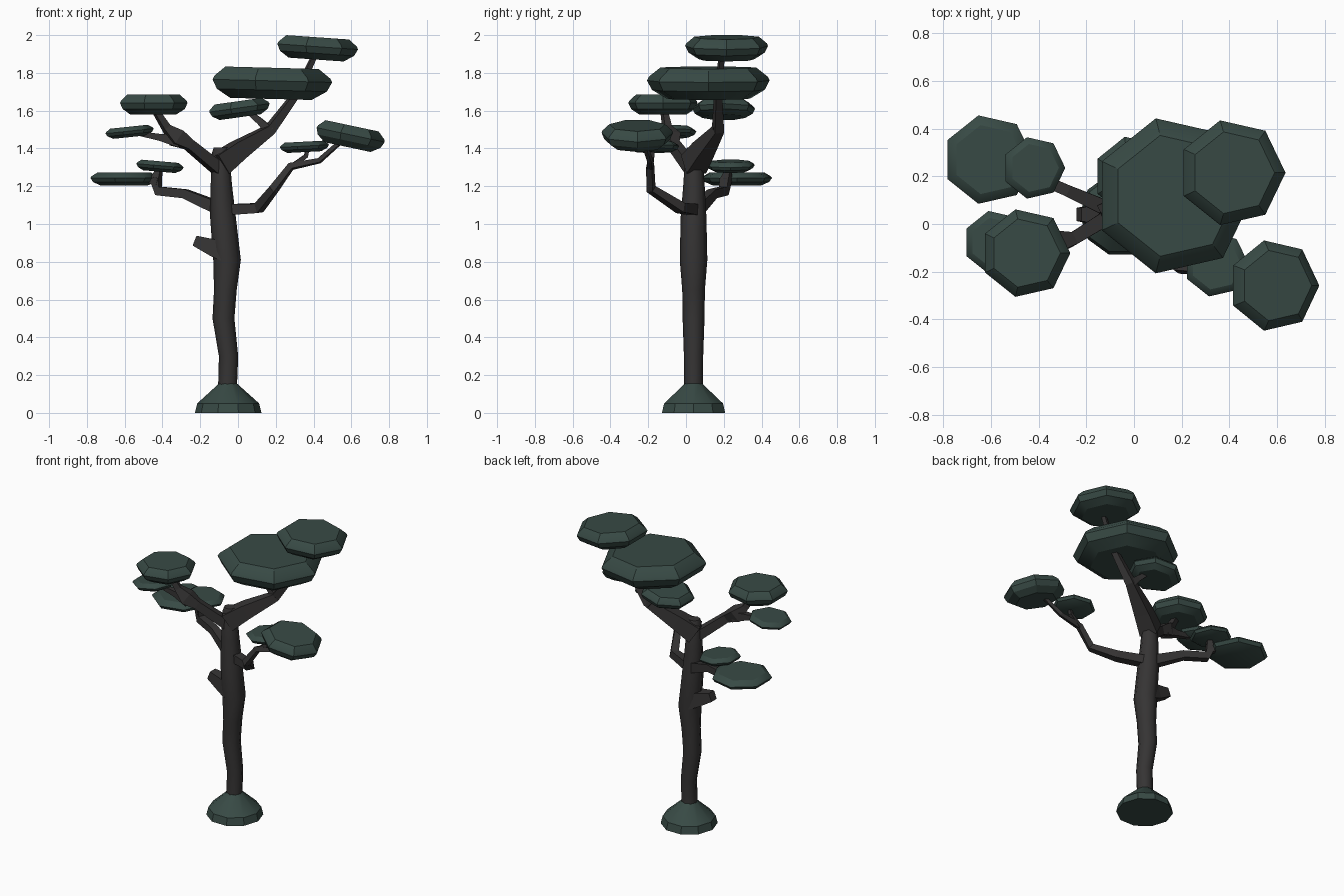
import bpy, bmesh, math
from mathutils import Vector, Matrix

if "Cube" in bpy.data.objects:
    bpy.data.objects.remove(bpy.data.objects["Cube"])


def material(name, rgb):
    m = bpy.data.materials.new(name)
    m.diffuse_color = (*rgb, 1)
    m.use_nodes = True
    m.node_tree.nodes["Principled BSDF"].inputs["Base Color"].default_value = m.diffuse_color
    return m


BARK = material("dark bark", (0.036, 0.034, 0.034))
LEAF = material("dark green leaves", (0.039, 0.068, 0.059))


def finish(name, bm, mat, smooth_angle=None):
    bmesh.ops.recalc_face_normals(bm, faces=bm.faces)
    me = bpy.data.meshes.new(name)
    bm.to_mesh(me)
    bm.free()
    me.materials.append(mat)
    ob = bpy.data.objects.new(name, me)
    bpy.context.collection.objects.link(ob)
    if smooth_angle:
        bpy.context.view_layer.objects.active = ob
        ob.select_set(True)
        bpy.ops.object.shade_smooth_by_angle(angle=math.radians(smooth_angle))
        ob.select_set(False)
    return ob


def skin(bm, rings):
    """Join vertex rings into a closed tube."""
    n = len(rings[0])
    for a, b in zip(rings, rings[1:]):
        for i in range(n):
            j = (i + 1) % n
            bm.faces.new((a[i], a[j], b[j], b[i]))
    bm.faces.new(rings[0])
    bm.faces.new(rings[-1])


def upright(name, profile, sides, mat, smooth):
    """Stack of horizontal rings: (x, y, z, radius)."""
    bm = bmesh.new()
    skin(bm, [[bm.verts.new((x + r * math.cos(math.tau * i / sides),
                             y + r * math.sin(math.tau * i / sides), z))
               for i in range(sides)] for x, y, z, r in profile])
    return finish(name, bm, mat, smooth)


def branch(name, path, sides=4):
    """Tapering square limb along (x, y, z, half thickness)."""
    bm = bmesh.new()
    pts = [Vector(p[:3]) for p in path]
    rings, prev = [], None
    for k, p in enumerate(pts):
        d = (pts[min(k + 1, len(pts) - 1)] - pts[max(k - 1, 0)]).normalized()
        if prev is None:
            u = d.cross(Vector((0, 0, 1))).normalized()
        else:
            u = (prev - d * prev.dot(d)).normalized()
        prev, v = u, d.cross(u)
        r = path[k][3] * 1.414
        rings.append([bm.verts.new(p + r * (u * math.cos(a) + v * math.sin(a)))
                      for a in (math.tau * (i + .5) / sides for i in range(sides))])
    skin(bm, rings)
    return finish(name, bm, BARK)


def canopy(name, c, r, thick, tilt=0):
    """Seven-sided leaf pad: flat bevelled top, rounded underside."""
    bm = bmesh.new()
    rings = []
    for f, h in ((.68, -.5), (.92, -.22), (1, .08), (.97, .2), (.78, .5)):
        rings.append([bm.verts.new((r * f * math.cos(math.tau * i / 7),
                                    r * f * math.sin(math.tau * i / 7), h * thick))
                      for i in range(7)])
    skin(bm, rings)
    bm.transform(Matrix.Translation(c) @ Matrix.Rotation(math.radians(-tilt), 4, 'Y'))
    return finish(name, bm, LEAF, 30)


# Trunk and mossy mound at its foot
upright("trunk", [(-.05, .04, .02, .06), (-.055, .04, .15, .05), (-.05, .04, .3, .051),
                  (-.077, .04, .5, .058), (-.067, .04, .65, .06), (-.058, .04, .81, .073),
                  (-.08, .04, 1.04, .068), (-.088, .042, 1.2, .057),
                  (-.092, .042, 1.38, .045), (-.092, .042, 1.405, .036)], 8, BARK, 50)
upright("moss_mound", [(-.052, .04, 0, .176), (-.052, .04, .05, .164),
                       (-.053, .04, .155, .048)], 10, LEAF, 30)

# Broken stub
branch("stub", [(-.08, .04, .865, .06), (-.135, .04, .875, .045), (-.23, .04, .912, .028)])

# Lower right limb
branch("lower_right_limb", [(-.07, .05, 1.075, .03), (.11, -.03, 1.085, .026),
                            (.19, -.185, 1.185, .02), (.28, -.19, 1.305, .017),
                            (.43, -.19, 1.335, .012), (.56, -.23, 1.45, .01)])
branch("lower_right_twig", [(.28, -.19, 1.3, .014), (.36, -.18, 1.36, .011),
                            (.37, -.175, 1.41, .01)])

# Upper right limb
branch("upper_right_limb", [(-.1, .04, 1.315, .058), (.0, .09, 1.39, .048),
                            (.17, .17, 1.5, .026), (.31, .17, 1.69, .017),
                            (.41, .19, 1.9, .012)])
branch("upper_right_twig", [(.17, .17, 1.49, .025), (.12, .175, 1.54, .018),
                            (.05, .19, 1.6, .012)])

# Upper left limb
branch("upper_left_limb", [(-.09, .04, 1.28, .032), (-.26, -.065, 1.42, .027),
                           (-.325, -.08, 1.455, .042), (-.38, -.1, 1.51, .02),
                           (-.45, -.12, 1.62, .014)])
branch("upper_left_twig", [(-.31, -.08, 1.44, .035), (-.42, -.08, 1.46, .018),
                           (-.56, -.08, 1.485, .01)])

# Lower left limb
branch("lower_left_limb", [(-.08, .05, 1.075, .034), (-.28, .14, 1.16, .024),
                           (-.42, .2, 1.175, .024), (-.435, .21, 1.23, .025),
                           (-.415, .23, 1.3, .012)])
branch("lower_left_twig", [(-.42, .2, 1.22, .024), (-.48, .23, 1.24, .015),
                           (-.57, .26, 1.245, .01)])

# Leaf pads: centre, radius, thickness, upward tilt to the right
PADS = [((.165, .118, 1.745), .333, .165, -1.5),
        ((.41, .215, 1.93), .225, .118, -4),
        ((-.455, -.122, 1.632), .188, .105, 0),
        ((-.58, -.077, 1.487), .135, .055, 6),
        ((-.61, .27, 1.238), .19, .07, 0),
        ((-.42, .235, 1.305), .132, .055, -5),
        ((.0, .2, 1.607), .17, .085, 8),
        ((.585, -.258, 1.465), .194, .115, -12),
        ((.345, -.17, 1.408), .137, .055, 3)]
for n, (c, r, t, a) in enumerate(PADS):
    canopy(f"leaf_pad_{n + 1}", c, r, t, a)
